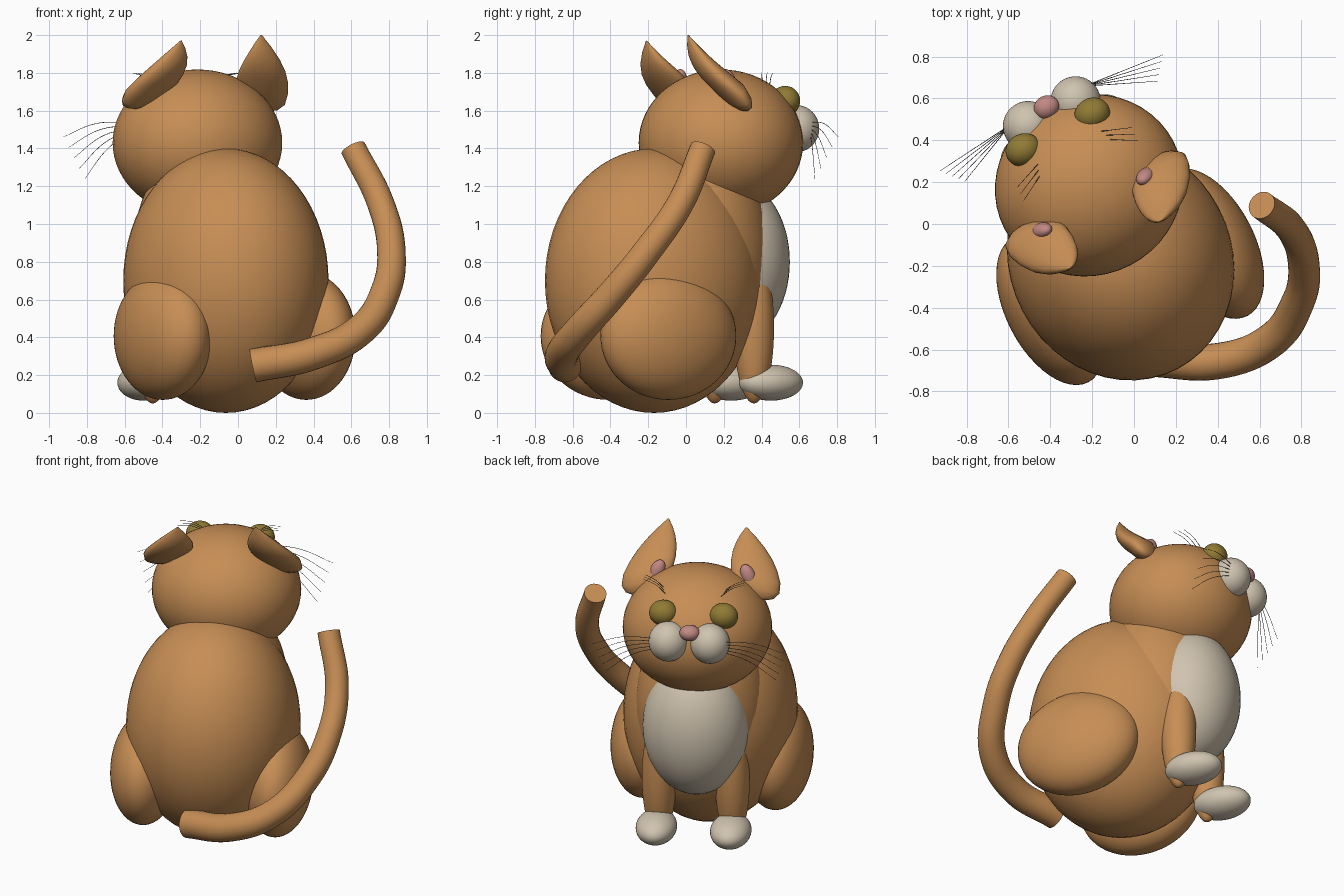
import bpy, bmesh, math
from mathutils import Matrix, Vector

old = bpy.data.objects.get("Cube")
if old:
    bpy.data.objects.remove(old, do_unlink=True)

# The animal is built facing +y, then turned as a whole
BASE = Matrix.Translation((-0.03, -0.17, 0)) @ Matrix.Rotation(math.radians(27.5), 4, 'Z')


def material(name, rgb):
    m = bpy.data.materials.new(name)
    m.use_nodes = True
    m.diffuse_color = (*rgb, 1)
    m.node_tree.nodes["Principled BSDF"].inputs["Base Color"].default_value = (*rgb, 1)
    return m


ORANGE = material("orange_fur", (0.57, 0.27, 0.09))
CREAM = material("cream_fur", (0.63, 0.55, 0.43))
OLIVE = material("olive_eye", (0.28, 0.195, 0.035))
PINK = material("pink_skin", (0.54, 0.25, 0.23))
GREY = material("grey_whisker", (0.1, 0.1, 0.11))


def finish(name, bm, mat):
    bmesh.ops.recalc_face_normals(bm, faces=bm.faces)
    mesh = bpy.data.meshes.new(name)
    bm.to_mesh(mesh)
    bm.free()
    ob = bpy.data.objects.new(name, mesh)
    bpy.context.collection.objects.link(ob)
    mesh.materials.append(mat)
    ob.matrix_world = BASE
    bpy.ops.object.select_all(action='DESELECT')
    ob.select_set(True)
    bpy.context.view_layer.objects.active = ob
    bpy.ops.object.shade_smooth_by_angle(angle=math.radians(40))


def ellipsoid(name, centre, size, mat, tilt=(0, 0), cut=None):
    """Smooth ellipsoid; tilt = degrees about x and y; cut = (point, normal) plane."""
    bm = bmesh.new()
    place = (Matrix.Translation(centre) @ Matrix.Rotation(math.radians(tilt[0]), 4, 'X')
             @ Matrix.Rotation(math.radians(tilt[1]), 4, 'Y') @ Matrix.Diagonal((*size, 1)))
    bmesh.ops.create_uvsphere(bm, u_segments=48, v_segments=32, radius=1, matrix=place)
    if cut:
        res = bmesh.ops.bisect_plane(bm, geom=bm.verts[:] + bm.edges[:] + bm.faces[:],
                                     plane_co=cut[0], plane_no=cut[1], clear_outer=True)
        rim = [g for g in res["geom_cut"] if isinstance(g, bmesh.types.BMEdge)]
        bmesh.ops.contextual_create(bm, geom=rim)
    finish(name, bm, mat)


def ear(name, side):
    """Flattened leaf with a rounded base, curving back to a point."""
    bm = bmesh.new()
    base = Vector((0.33 * side - 0.01, 0.275, 1.725))
    tip = Vector((0.24 * side - 0.02, 0.09, 1.985 + 0.015 * side))
    wide, thick = Vector((0.152 * side, 0, -0.03)), Vector((0, 0.062, 0.03))
    rings, n = [], 32
    for t, r in ((-0.42, 0.3), (-0.36, 0.6), (-0.22, 0.88), (0, 1), (0.2, 0.94),
                 (0.4, 0.8), (0.6, 0.59), (0.8, 0.33), (1, 0.03)):
        c = base.lerp(tip, t) - Vector((0, 0.035, 0)) * math.sin(math.pi * max(t, 0))
        ring = []
        for i in range(n):
            a = math.tau * i / n
            ring.append(bm.verts.new(c + (wide * math.cos(a) + thick * math.sin(a)) * r))
        rings.append(ring)
    for lo, hi in zip(rings, rings[1:]):
        for i in range(n):
            j = (i + 1) % n
            bm.faces.new((lo[i], lo[j], hi[j], hi[i]))
    bm.faces.new(rings[0])
    bm.faces.new(rings[-1])
    finish(name, bm, ORANGE)


def strand(name, points, radius, mat, matrix, taper, sides=8):
    """Round tube along a smooth path, ends closed."""
    cu = bpy.data.curves.new(name, 'CURVE')
    cu.dimensions = '3D'
    cu.bevel_depth = radius
    cu.bevel_resolution = sides // 2 - 2
    cu.resolution_u = 12
    cu.use_fill_caps = True
    sp = cu.splines.new('BEZIER')
    sp.bezier_points.add(len(points) - 1)
    for i, (bp, p) in enumerate(zip(sp.bezier_points, points)):
        bp.co = p
        bp.handle_left_type = bp.handle_right_type = 'AUTO'
        bp.radius = 1 + (taper - 1) * i / (len(points) - 1)
    cu.materials.append(mat)
    ob = bpy.data.objects.new(name, cu)
    bpy.context.collection.objects.link(ob)
    ob.matrix_world = matrix


# Trunk, shoulders and bib
ellipsoid("body", (-0.03, 0.016, 0.7), (0.53, 0.59, 0.7), ORANGE)
ellipsoid("shoulders", (-0.01, 0.23, 0.83), (0.41, 0.425, 0.62), ORANGE,
          cut=((0, 0.457, 1.18), (0, 0.43, 1)))
ellipsoid("chest_bib", (0, 0.467, 0.8), (0.325, 0.3, 0.44), CREAM)

# Head and face
ellipsoid("head", (0, 0.4, 1.43), (0.455, 0.43, 0.388), ORANGE)
ellipsoid("nose", (-0.008, 0.825, 1.587), (0.062, 0.055, 0.048), PINK)

for side, label in ((1, "left"), (-1, "right")):
    ellipsoid(label + "_muzzle", (0.128 * side, 0.785, 1.505), (0.12, 0.12, 0.124), CREAM)
    ellipsoid(label + "_eye", (0.185 * side - 0.015, 0.695, 1.652), (0.087, 0.077, 0.079), OLIVE)
    ear(label + "_ear", side)
    ellipsoid(label + "_inner_ear", (0.28 * side - 0.02, 0.312, 1.75), (0.044, 0.038, 0.075),
              PINK, tilt=(10, -24 * side))

    # Legs and paws
    ellipsoid(label + "_thigh", (0.41 * side - 0.027, -0.078 - 0.035 * side, 0.407),
              (0.212, 0.39, 0.338), ORANGE)
    ellipsoid(label + "_foreleg", (0.225 * side, 0.48, 0.45), (0.105, 0.107, 0.4), ORANGE)
    ellipsoid(label + "_paw", (0.228 * side, 0.58, 0.16), (0.125, 0.18, 0.095), CREAM)

    # Drooping whiskers on the muzzle
    for i in range(5):
        start = Vector((0.2 * side, 0.83, 1.54 - 0.016 * i))
        end = Vector(((0.6 - 0.02 * i) * side, 0.79 - 0.025 * i, 1.46 - 0.055 * i))
        middle = start.lerp(end, 0.5) + Vector((0, 0, 0.03))
        strand(f"{label}_whisker_{i + 1}", (start, middle, end), 0.002, GREY, BASE, 0.5)

    # Short brow hairs
    for i in range(3):
        start = Vector((0.15 * side, 0.61 - 0.02 * i, 1.72))
        end = Vector((0.31 * side, 0.55 - 0.035 * i, 1.8))
        middle = start.lerp(end, 0.5) + Vector((0, 0, 0.02))
        strand(f"{label}_brow_hair_{i + 1}", (start, middle, end), 0.002, GREY, BASE, 0.5)

# Tail sweeping round to one side and up
strand("tail", ((0.08, -0.64, 0.25), (0.4, -0.655, 0.315), (0.65, -0.56, 0.44),
                (0.78, -0.38, 0.64), (0.812, -0.21, 0.85), (0.755, -0.03, 1.11),
                (0.61, 0.09, 1.4)), 0.09, ORANGE, Matrix.Identity(4), 0.76, 24)
